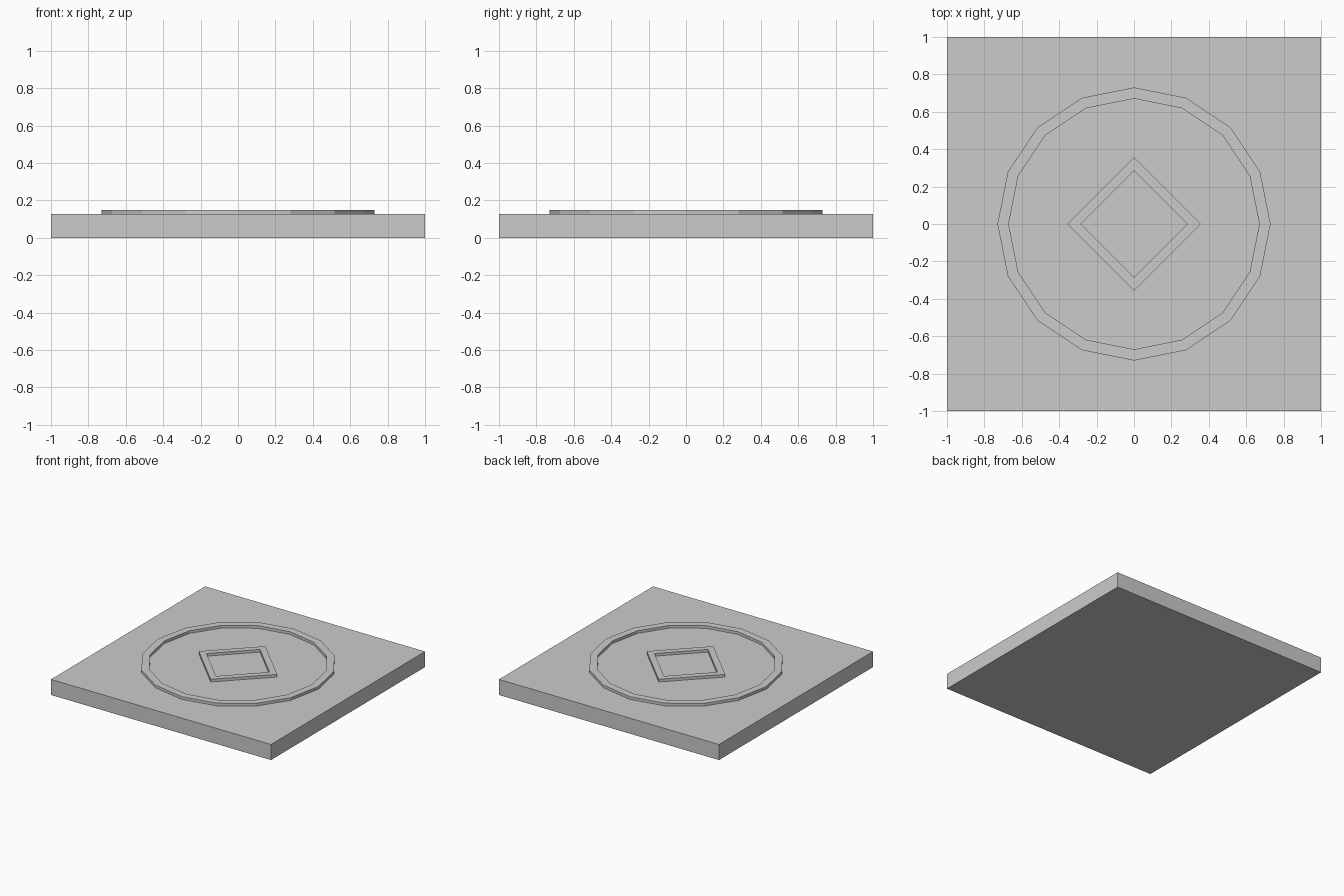
import bpy, bmesh
from math import sin, cos, tau

if "Cube" in bpy.data.objects:
    bpy.data.objects.remove(bpy.data.objects["Cube"])

SLAB_TOP = 0.128
TRIM_TOP = 0.15


def finish(name, bm):
    bmesh.ops.recalc_face_normals(bm, faces=bm.faces)
    mesh = bpy.data.meshes.new(name)
    bm.to_mesh(mesh)
    bm.free()
    obj = bpy.data.objects.new(name, mesh)
    bpy.context.collection.objects.link(obj)
    return obj


def frame(name, sides, outer, inner, z0, z1):
    """Flat-sided ring: a rectangular section carried round the z axis."""
    bm = bmesh.new()
    section = [(outer, z0), (outer, z1), (inner, z1), (inner, z0)]
    loops = [[bm.verts.new((r * cos(tau * i / sides), r * sin(tau * i / sides), z))
              for r, z in section] for i in range(sides)]
    for i in range(sides):
        a, b = loops[i], loops[(i + 1) % sides]
        for j in range(4):
            k = (j + 1) % 4
            bm.faces.new((a[j], b[j], b[k], a[k]))
    return finish(name, bm)


# square floor slab
bm = bmesh.new()
bmesh.ops.create_cube(bm, size=1)
bmesh.ops.scale(bm, vec=(2, 2, SLAB_TOP), verts=bm.verts)
bmesh.ops.translate(bm, vec=(0, 0, SLAB_TOP / 2), verts=bm.verts)
finish("floor_slab", bm)

# raised trims: sixteen-sided ring and central diamond
frame("round_trim", 16, 0.73, 0.67, SLAB_TOP, TRIM_TOP)
frame("diamond_trim", 4, 0.356, 0.286, SLAB_TOP, TRIM_TOP)
